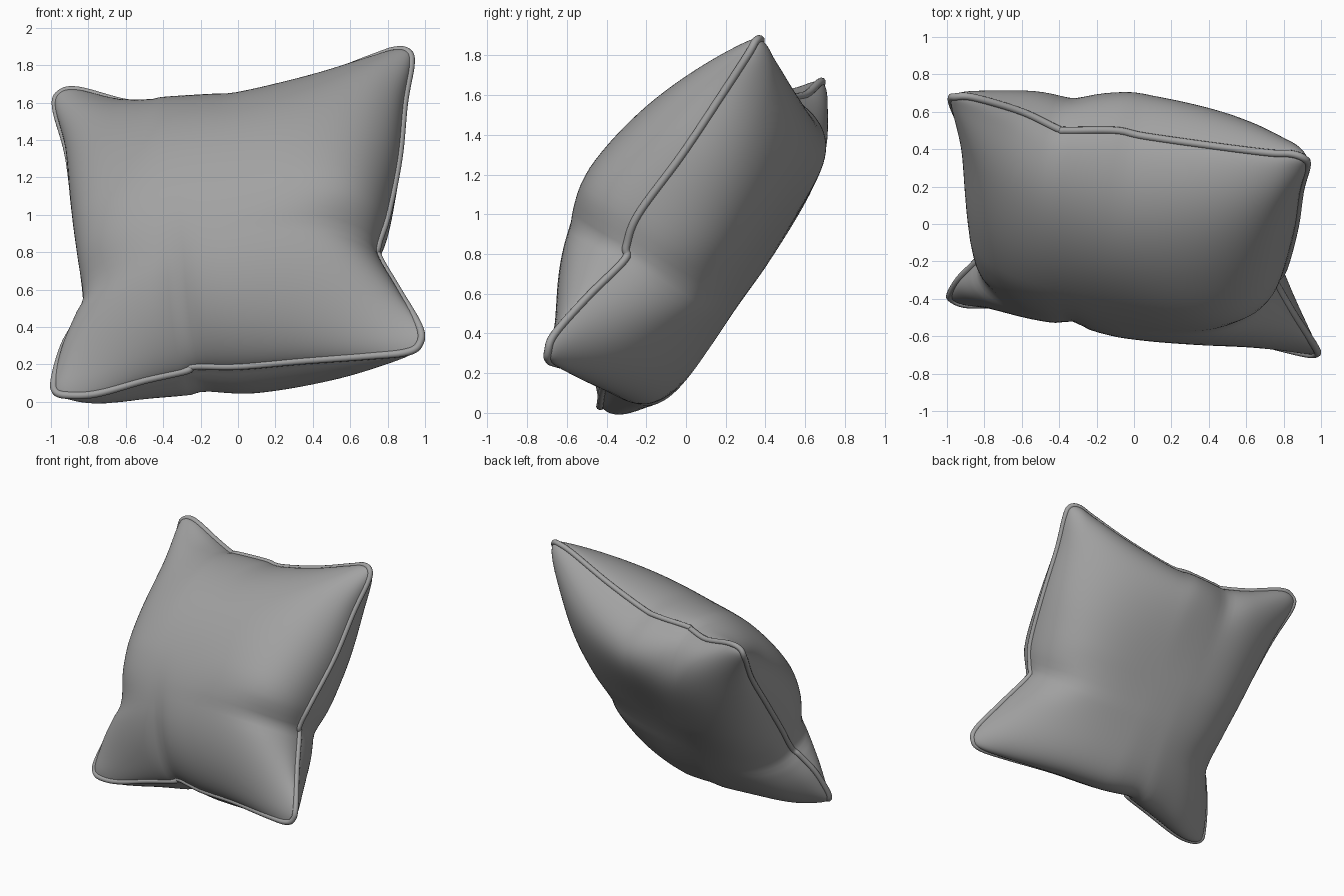
import bpy, bmesh, math
from mathutils import Vector

if "Cube" in bpy.data.objects:
    bpy.data.objects.remove(bpy.data.objects["Cube"])

# Seam points per side, each starting on a corner (anticlockwise from the front)
BOTTOM = [(-.975, -.40, .055), (-.90, -.43, .035), (-.75, -.43, .045), (-.50, -.42, .115),
          (-.28, -.40, .165), (-.23, -.40, .19), (0, -.46, .19), (.35, -.54, .22),
          (.70, -.64, .245), (.90, -.69, .265)]
RIGHT = [(.97, -.695, .31), (.97, -.66, .40), (.86, -.49, .59), (.755, -.31, .77),
         (.75, -.30, .84), (.80, -.24, 1.0), (.86, -.02, 1.30), (.89, .18, 1.60), (.925, .31, 1.80)]
TOP = [(.91, .35, 1.87), (.84, .375, 1.88), (.72, .38, 1.84), (.40, .42, 1.72), (.05, .47, 1.62),
       (-.10, .50, 1.61), (-.36, .50, 1.60), (-.41, .51, 1.59), (-.60, .60, 1.60), (-.85, .675, 1.665)]
LEFT = [(-.95, .68, 1.65), (-.975, .655, 1.57), (-.91, .48, 1.33), (-.87, .24, 1.03),
        (-.83, 0, .73), (-.81, -.16, .51), (-.85, -.21, .44), (-.93, -.29, .30), (-.98, -.37, .13)]
N = 60                                        # grid resolution
FADE = 4                                      # how fast seam bends fade inwards
NORMAL = Vector((-.19, -.87, .50)).normalized()
UP = Vector((0, .5, .86))


def spline(loop, per=8):
    """Closed Catmull-Rom curve through the points."""
    out, n = [], len(loop)
    for i in range(n):
        a, b, c, d = (Vector(loop[(i + k) % n]) for k in (-1, 0, 1, 2))
        for k in range(per):
            t = k / per
            out.append(.5 * (2 * b + (c - a) * t + (2 * a - 5 * b + 4 * c - d) * t * t
                             + (3 * b - a - 3 * c + d) * t ** 3))
    return out


def resample(pts, params):
    """Points at the given fractions of the polyline length."""
    acc = [0]
    for a, b in zip(pts, pts[1:]):
        acc.append(acc[-1] + (b - a).length)
    out, i = [], 0
    for t in params:
        d = t * acc[-1]
        while i < len(pts) - 2 and acc[i + 1] < d:
            i += 1
        out.append(pts[i].lerp(pts[i + 1], min(1, (d - acc[i]) / (acc[i + 1] - acc[i]))))
    return out


seam = spline(BOTTOM + RIGHT + TOP + LEFT)
T = [.5 - .5 * math.cos(math.pi * i / N) for i in range(N + 1)]
edges, start = [], 0
for side in (BOTTOM, RIGHT, TOP, LEFT):
    end = start + 8 * len(side)
    edges.append(resample((seam + seam[:1])[start:end + 1], T))
    start = end
bot, right, top, left = edges[0], edges[1], edges[2][::-1], edges[3][::-1]
c00, c10, c01, c11 = bot[0], bot[-1], top[0], top[-1]


def base(i, j):
    """Flat sheet: bilinear corners plus edge bends that fade inwards."""
    u, v = T[i], T[j]
    p = c00.lerp(c10, u).lerp(c01.lerp(c11, u), v)
    p = p + (bot[i] - c00.lerp(c10, u)) * (1 - v) ** FADE + (top[i] - c01.lerp(c11, u)) * v ** FADE
    return p + (left[j] - c00.lerp(c01, v)) * (1 - u) ** FADE + (right[j] - c10.lerp(c11, v)) * u ** FADE


def swell(t, power, p):
    return max(0, 1 - abs(2 * t - 1) ** power) ** p


def corner(u, v, bl, br, tl, tr):
    """Flattens the stuffing towards the four corners, each by its own amount."""
    k = (bl * (1 - u) + br * u) * (1 - v) + (tl * (1 - u) + tr * u) * v
    return 1 - k * abs((2 * u - 1) * (2 * v - 1)) ** 1.4


def dent(u, v, cu, cv, ru, rv):
    return math.exp(-((u - cu) / ru) ** 2 - ((v - cv) / rv) ** 2)


def front_offset(u, v):
    h = .475 * swell(u, 3.2, .5) * swell(v ** 1.06, 2.1, .6) * corner(u, v, .65, .85, .2, 0)
    h *= 1 - .14 * dent(u, v, .37, .05, .035, .2) - .12 * dent(u, v, 1, .36, .16, .05) \
        - .1 * dent(u, v, 0, .3, .16, .06)
    return h * (NORMAL + Vector((-.2, 0, 0)) * (1 - u) ** 2)


def back_offset(u, v):
    h = .44 * (.88 + .24 * u) * swell(u, 3.4, .5) * swell(v ** .93, 5, .46)
    h *= corner(u, v, .3, .6, .65, .35)
    h *= 1 - .1 * dent(u, v, .31, 1, .05, .12) - .15 * dent(u, v, 1, .36, .12, .06) \
        - .1 * dent(u, v, 0, .3, .14, .06)
    return h * (-NORMAL - UP * .3 * (1 - v) ** 3)


grey = bpy.data.materials.new("grey_fabric")
grey.diffuse_color = (.36, .36, .36, 1)
grey.use_nodes = True
grey.node_tree.nodes["Principled BSDF"].inputs["Base Color"].default_value = grey.diffuse_color

# Stuffed cushion body: front and back sheets joined at the seam
bm = bmesh.new()
for offset, flip in ((front_offset, False), (back_offset, True)):
    g = [[bm.verts.new(base(i, j) + offset(T[i], T[j]))
          for j in range(N + 1)] for i in range(N + 1)]
    for i in range(N):
        for j in range(N):
            quad = [g[i][j], g[i + 1][j], g[i + 1][j + 1], g[i][j + 1]]
            bm.faces.new(quad[::-1] if flip else quad)
bmesh.ops.remove_doubles(bm, verts=bm.verts, dist=.0003)
for f in bm.faces:
    f.smooth = True
mesh = bpy.data.meshes.new("cushion_body")
bm.to_mesh(mesh)
bm.free()
mesh.materials.append(grey)
bpy.context.collection.objects.link(bpy.data.objects.new("cushion_body", mesh))

# Piping cord around the seam
cord = bpy.data.curves.new("piping_cord", 'CURVE')
cord.dimensions = '3D'
cord.bevel_depth = .02
cord.bevel_resolution = 3
sp = cord.splines.new('POLY')
sp.points.add(len(seam) - 1)
for pt, co in zip(sp.points, seam):
    pt.co = (*co, 1)
sp.use_cyclic_u = True
sp.use_smooth = True
cord.materials.append(grey)
bpy.context.collection.objects.link(bpy.data.objects.new("piping_cord", cord))
